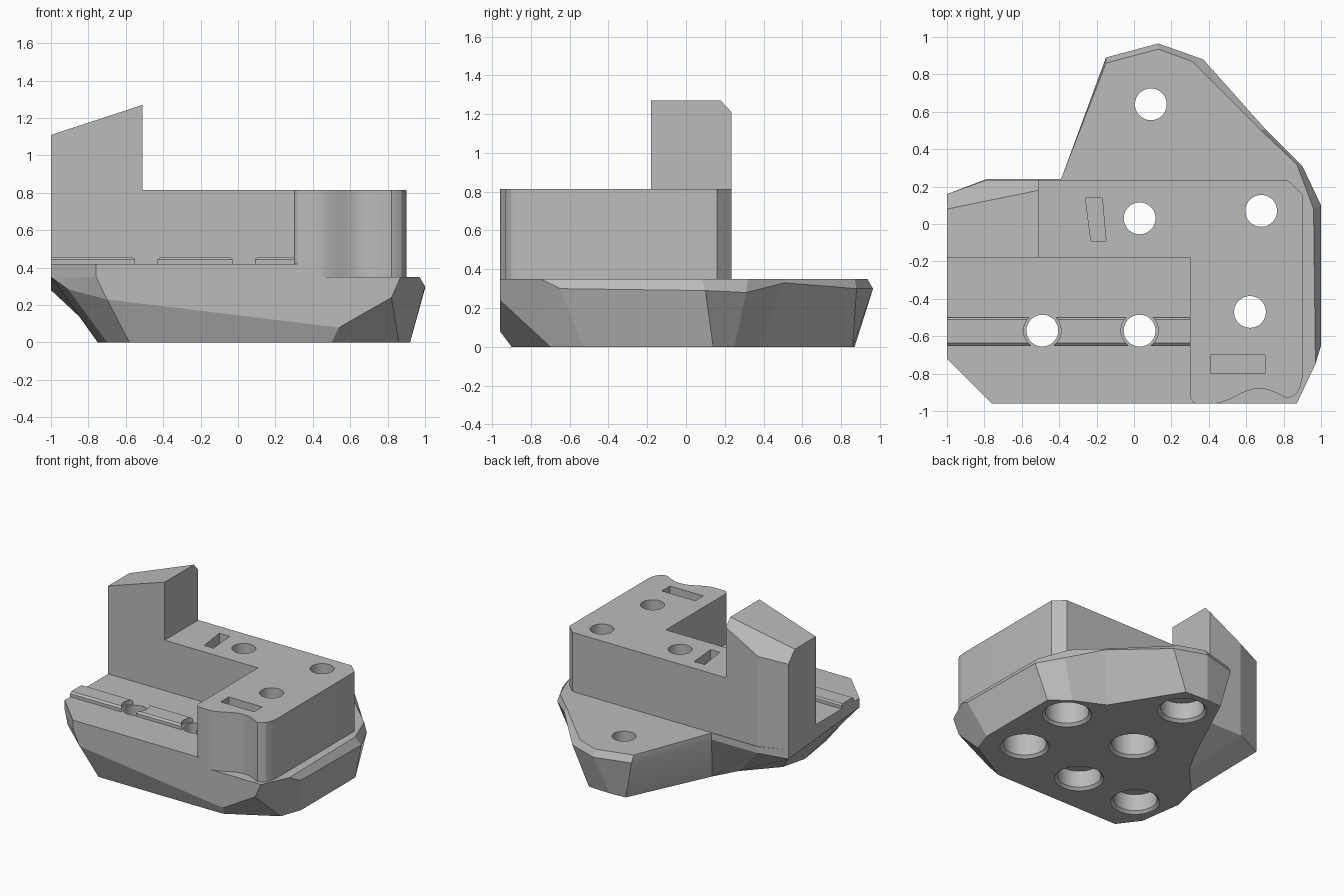
import bpy, bmesh, math
from mathutils import Vector

cube = bpy.data.objects.get("Cube")
if cube:
    bpy.data.objects.remove(cube, do_unlink=True)

# Single flat material
grey = bpy.data.materials.new("stone_grey")
grey.use_nodes = True
colour = (0.5, 0.5, 0.5, 1)
grey.diffuse_color = colour
grey.node_tree.nodes["Principled BSDF"].inputs["Base Color"].default_value = colour


def loft(bm, rings):
    """Skin a stack of equal-length point rings and cap both ends."""
    loops = [[bm.verts.new(point) for point in ring] for ring in rings]
    count = len(loops[0])
    for low, high in zip(loops, loops[1:]):
        for i in range(count):
            j = (i + 1) % count
            bm.faces.new((low[i], low[j], high[j], high[i]))
    bm.faces.new(loops[0][::-1])
    bm.faces.new(loops[-1])


def at_height(outline, z):
    return [(x, y, z) for x, y in outline]


def prism(bm, outline, bottom, top):
    loft(bm, [at_height(outline, bottom), at_height(outline, top)])


def circle(centre, radius, sides=48):
    angles = [math.tau * i / sides for i in range(sides)]
    return [(centre[0] + radius * math.cos(a), centre[1] + radius * math.sin(a))
            for a in angles]


def make_object(name, bm):
    bmesh.ops.recalc_face_normals(bm, faces=bm.faces[:])
    mesh = bpy.data.meshes.new(name)
    bm.to_mesh(mesh)
    bm.free()
    mesh.materials.append(grey)
    obj = bpy.data.objects.new(name, mesh)
    bpy.context.collection.objects.link(obj)
    return obj


def finish(obj, *cutters):
    """Cut the holes, then smooth only the gently curved walls."""
    bpy.ops.object.select_all(action="DESELECT")
    obj.select_set(True)
    bpy.context.view_layer.objects.active = obj
    for cutter in cutters:
        modifier = obj.modifiers.new("cut", "BOOLEAN")
        modifier.operation = "DIFFERENCE"
        modifier.solver = "EXACT"
        modifier.object = cutter
        bpy.ops.object.modifier_apply(modifier=modifier.name)
    bpy.ops.object.shade_smooth_by_angle(angle=math.radians(18))


LEDGE, DECK, ROOF = 0.35, 0.42, 0.815

# Stepped bolt holes: wide and chamfered below, narrow above
shallow, deep = 0.15, 0.55
deck_holes = [(-0.49, -0.57), (0.03, -0.57)]
holes = [(h, shallow) for h in deck_holes + [(0.09, 0.64)]]
holes += [(h, deep) for h in [(0.03, 0.03), (0.68, 0.07), (0.62, -0.47)]]
bm = bmesh.new()
for centre, depth in holes:
    steps = [(0.175, -0.1), (0.175, 0), (0.155, 0.02),
             (0.155, depth), (0.085, depth), (0.085, 1)]
    loft(bm, [at_height(circle(centre, r), z) for r, z in steps])
hole_cutter = make_object("hole_cutter", bm)

# Shallow slots in the roof
bm = bmesh.new()
prism(bm, [(-0.26, 0.14), (-0.23, -0.09), (-0.15, -0.09), (-0.17, 0.14)], ROOF - 0.08, 1)
prism(bm, [(0.41, -0.8), (0.7, -0.8), (0.7, -0.7), (0.41, -0.7)], ROOF - 0.08, 1)
slot_cutter = make_object("slot_cutter", bm)

# Clearance around the deck holes
bm = bmesh.new()
for centre in deck_holes:
    prism(bm, circle(centre, 0.1), 0.3, 0.6)
rail_cutter = make_object("rail_cutter", bm)

# Faceted base: each row is foot (x, y), waist (x, y, z), rim (x, y)
columns = [
    ((-.58, -.9), (-.7, -.96, .23), (-.76, -.96)),
    ((.5, -.9), (.54, -.96, .08), (.54, -.96)),
    ((.86, -.7), (.82, -.96, .24), (.87, -.96)),
    ((.92, -.53), (1, -.65, .3), (.97, -.75)),
    ((.92, .14), (1, .1, .29), (.96, .08)),
    ((.78, .25), (.9, .31, .28), (.87, .32)),
    ((.55, .36), (.7, .51, .33), (.68, .5)),
    ((.24, .86), (.37, .88, .3), (.31, .87)),
    ((.05, .87), (.13, .965, .3), (.13, .935)),
    ((-.08, .86), (-.15, .89, .3), (-.15, .86)),
    ((-.38, .22), (-.39, .24, .3), (-.39, .24)),
    ((-.48, .04), (-.79, .24, .3), (-.79, .24)),
    ((-.7, -.2), (-1, .16, .28), (-1, .16)),
    ((-.75, -.4), (-1, -.72, .35), (-1, -.72)),
    ((-.7, -.74), (-.91, -.81, .285), (-.91, -.81)),
]
feet, waist, rim = zip(*columns)
bm = bmesh.new()
# Keep the rim just above the waist where the two meet
loft(bm, [at_height(feet, 0), waist, at_height(rim, LEDGE + 0.001)])
finish(make_object("faceted_base", bm), hole_cutter)

# Front deck
bm = bmesh.new()
prism(bm, [(-1, -0.72), (-0.76, -0.96), (0.4, -0.96), (0.4, -0.1), (-1, -0.1)], LEDGE, DECK)
finish(make_object("front_deck", bm), hole_cutter)

# Raised rail, split by the deck holes
section = [(-0.65, DECK - 0.01), (-0.65, 0.445), (-0.635, 0.458),
           (-0.51, 0.458), (-0.5, 0.445), (-0.5, DECK - 0.01)]
bm = bmesh.new()
loft(bm, [[(x, y, z) for y, z in section] for x in (-1, 0.31)])
finish(make_object("deck_rail", bm), rail_cutter)

# Main body: L-shaped, with a wavy front wall
corner = [(0.34 - 0.04 * math.cos(a), -0.92 - 0.04 * math.sin(a))
          for a in (math.pi / 2 * i / 8 for i in range(9))]
wave = []
for i in range(25):
    x = 0.42 + 0.4 * i / 24
    wave.append((x, -0.92 + 0.04 * math.cos((x - 0.67) * math.tau / 0.5)))
shoulder = [(0.85, -0.92), (0.875, -0.9), (0.89, -0.87), (0.9, -0.82)]
back = [(0.9, 0.16), (0.82, 0.235), (-0.52, 0.235), (-0.52, -0.18), (0.3, -0.18)]
bm = bmesh.new()
prism(bm, corner + wave + shoulder + back, LEDGE, ROOF)
finish(make_object("main_body", bm), hole_cutter, slot_cutter)

# Tower with a sloping roof and a bevelled back edge
bm = bmesh.new()
prism(bm, [(-1, -0.18), (-0.51, -0.18), (-0.51, 0.235), (-0.79, 0.235), (-1, 0.16)], LEDGE, 1.5)
peak, eave = Vector((-0.51, 0.18, 1.27)), Vector((-1, 0.08, 1.11))
for across in (Vector((0, 1, 0)), Vector((0, 0.055, -0.06))):
    normal = (peak - eave).cross(across)
    if normal.z < 0:
        normal.negate()
    bmesh.ops.bisect_plane(bm, geom=bm.verts[:] + bm.edges[:] + bm.faces[:],
                           plane_co=peak, plane_no=normal, clear_outer=True)
    bmesh.ops.holes_fill(bm, edges=[e for e in bm.edges if e.is_boundary])
finish(make_object("tower", bm))

for cutter in (hole_cutter, slot_cutter, rail_cutter):
    bpy.data.objects.remove(cutter, do_unlink=True)
